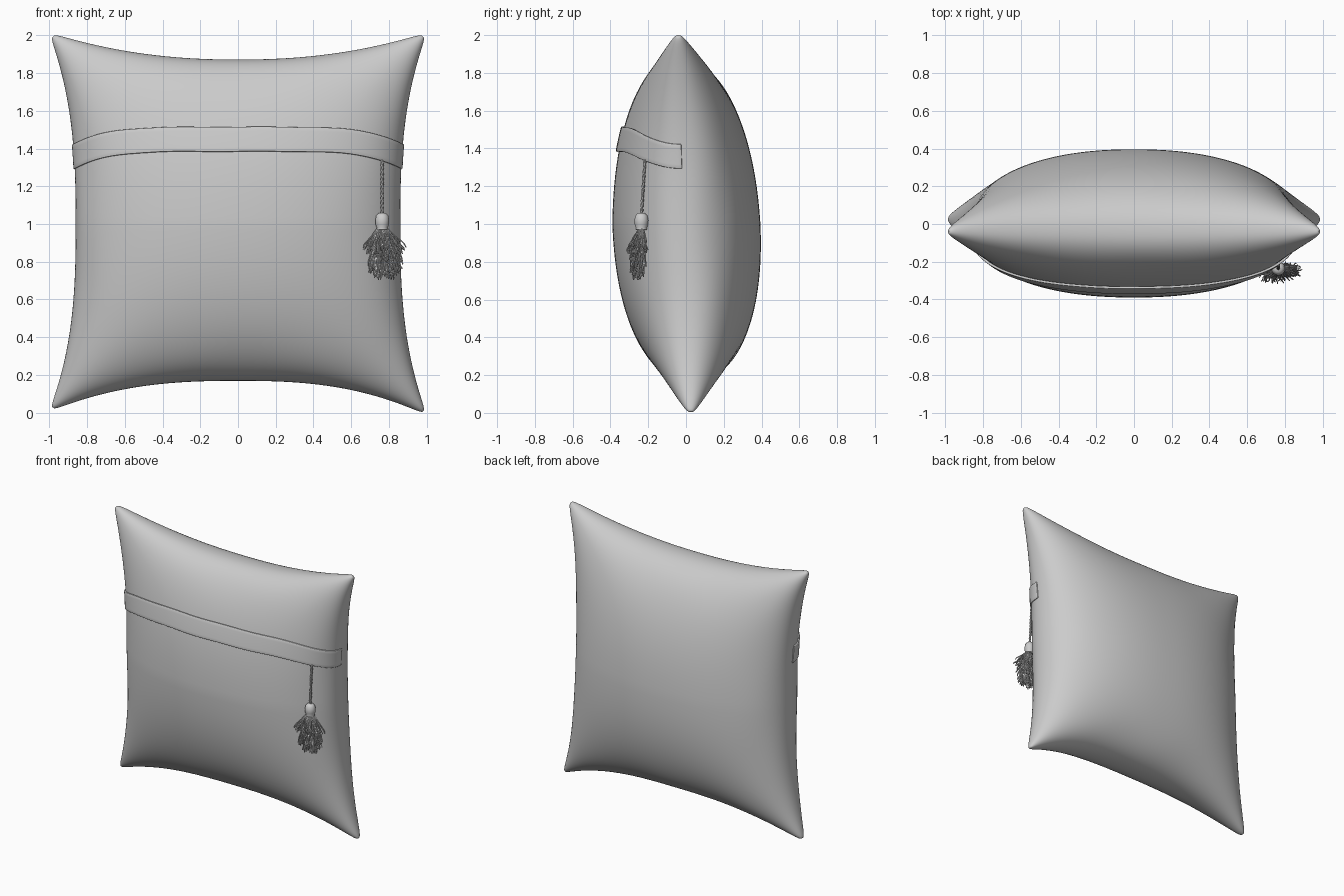
import bpy, bmesh, math, random
from mathutils import Vector

random.seed(4)
if "Cube" in bpy.data.objects:
    bpy.data.objects.remove(bpy.data.objects["Cube"], do_unlink=True)

fabric = bpy.data.materials.new("grey fabric")
fabric.use_nodes = True
GREY = (0.6, 0.6, 0.6, 1)
fabric.diffuse_color = GREY
fabric.node_tree.nodes["Principled BSDF"].inputs["Base Color"].default_value = GREY


def link(name, data):
    obj = bpy.data.objects.new(name, data)
    bpy.context.collection.objects.link(obj)
    data.materials.append(fabric)
    return obj


def smooth(obj, degrees):
    bpy.ops.object.select_all(action="DESELECT")
    obj.select_set(True)
    bpy.context.view_layer.objects.active = obj
    bpy.ops.object.shade_smooth_by_angle(angle=math.radians(degrees))


def half_height(u, v):
    dip, power = (0.145, 2.2) if v > 0 else (0.185, 2.6)
    lift = 0.02 * max(0, -u) ** 3 * max(0, -v)
    return 1.017 - dip * (1 - abs(u) ** power) - 0.025 * abs(u * v) ** 40 - lift


def cushion_point(u, v, side):
    """Point of the stuffed cover; side is -1 for the front, 1 for the back."""
    half_width = 1.005 - 0.144 * (1 - abs(v) ** 2.7) - 0.025 * abs(u * v) ** 40
    fill = max(0, (1 - abs(u) ** 2.2) * (1 - abs(v) ** 2.2)) ** 0.45
    # the filling sags, so the upper part is a little flatter
    depth = (0.392 + 0.01 * side) * (1 - (0.09 - 0.03 * side) * max(0, v))
    # faint puckers beside the seam
    rim = max(abs(u), abs(v)) ** 10
    pucker = 1 + 0.04 * rim * math.sin(9 * u + 2 * side) * math.cos(8 * v)
    y = -0.008 - 0.033 * v + side * depth * fill * pucker
    return Vector((u * half_width, y, 1 + v * half_height(u, v)))


def front_at(u, z):
    v = z - 1
    for _ in range(8):
        v = (z - 1) / half_height(u, v)
    return cushion_point(u, v, -1)


def sheet(bm, rows):
    verts = [[bm.verts.new(p) for p in row] for row in rows]
    for a, b in zip(verts, verts[1:]):
        for i in range(len(a) - 1):
            bm.faces.new((a[i], a[i + 1], b[i + 1], b[i]))


def finish(name, bm):
    bmesh.ops.recalc_face_normals(bm, faces=bm.faces)
    mesh = bpy.data.meshes.new(name)
    bm.to_mesh(mesh)
    bm.free()
    return link(name, mesh)


# Cushion: two bulging sheets welded along the seam
N = 72
steps = [math.sin(math.pi / 2 * (2 * i / N - 1)) for i in range(N + 1)]
bm = bmesh.new()
for side in (-1, 1):
    sheet(bm, [[cushion_point(u, v, side) for u in steps] for v in steps])
bmesh.ops.remove_doubles(bm, verts=bm.verts, dist=0.0002)
smooth(finish("cushion", bm), 60)

# Band: strip laid over the front, drooping towards the side seams
rows = []
for k in range(7):
    row = []
    for u in steps:
        z = 1.448 - 0.09 * abs(u) ** 5 + 0.13 * (k / 6 - 0.5)
        z += 0.0015 * math.sin(13 * u + k)
        row.append(front_at(u, z) + Vector((-0.006 * u, -0.003, 0)))
    rows.append(row)
bm = bmesh.new()
sheet(bm, rows)
band = finish("band", bm)
if band.data.polygons[len(band.data.polygons) // 2].normal.y > 0:
    band.data.flip_normals()
solid = band.modifiers.new("thickness", "SOLIDIFY")
solid.thickness = 0.013
solid.offset = 1
bevel = band.modifiers.new("soft edge", "BEVEL")
bevel.width = 0.004
bevel.segments = 2
bevel.limit_method = "ANGLE"
smooth(band, 50)


# Tassel
def cords(name, paths, radius, sides=0):
    curve = bpy.data.curves.new(name, "CURVE")
    curve.dimensions = "3D"
    curve.bevel_depth = radius
    curve.bevel_resolution = sides
    curve.use_fill_caps = True
    for path in paths:
        spline = curve.splines.new("POLY")
        spline.points.add(len(path) - 1)
        for point, co in zip(spline.points, path):
            point.co = (*co, 1)
    return link(name, curve)


knot = Vector((0.765, -0.236, 1.01))

# two twisted hanging cord strands
start = front_at(0.88, 1.34) + Vector((0, -0.012, 0))
twist = []
for phase in (0, math.pi):
    path = []
    for i in range(41):
        a = i * 0.9 + phase
        path.append(start.lerp(knot + Vector((0, 0, 0.04)), i / 40)
                    + 0.004 * Vector((math.cos(a), math.sin(a), 0)))
    twist.append(path)
cords("tassel_cord", twist, 0.005, 2)

# turned head: egg with a narrow neck
profile = [(0, 0.05), (0.02, 0.047), (0.032, 0.034), (0.037, 0.01),
           (0.036, -0.012), (0.029, -0.03), (0.031, -0.04), (0, -0.044)]
rings = []
for r, h in profile:
    rings.append([knot + Vector((r * math.cos(a), r * math.sin(a), h))
                  for a in (2 * math.pi * j / 24 for j in range(25))])
bm = bmesh.new()
sheet(bm, rings)
bmesh.ops.remove_doubles(bm, verts=bm.verts, dist=0.0001)
smooth(finish("tassel_head", bm), 60)


# fringe: a short flared tier over a longer one
def fringe(name, count, length, spread, top):
    paths = []
    for i in range(count):
        a = i * 2.399963
        reach = spread * random.uniform(0.25, 1)
        # outer strands lift and end higher
        drop = length * (1.08 - 0.35 * (reach / spread) ** 3) * random.uniform(0.88, 1)
        wave = random.uniform(0, 6)
        path = []
        for k in range(9):
            t = k / 8
            r = 0.02 + reach * t ** 0.9
            wob = 0.007 * t * math.sin(wave + 9 * t)
            x = r * math.cos(a) + wob
            y = 0.45 * r * math.sin(a) + 0.15 * x - 0.022 * t - wob
            path.append(knot + Vector((x + 0.013 * t, y, top - drop * t)))
        paths.append(path)
    cords(name, paths, 0.0032)


fringe("tassel_upper_fringe", 110, 0.15, 0.1, -0.03)
fringe("tassel_lower_fringe", 120, 0.255, 0.075, -0.035)
